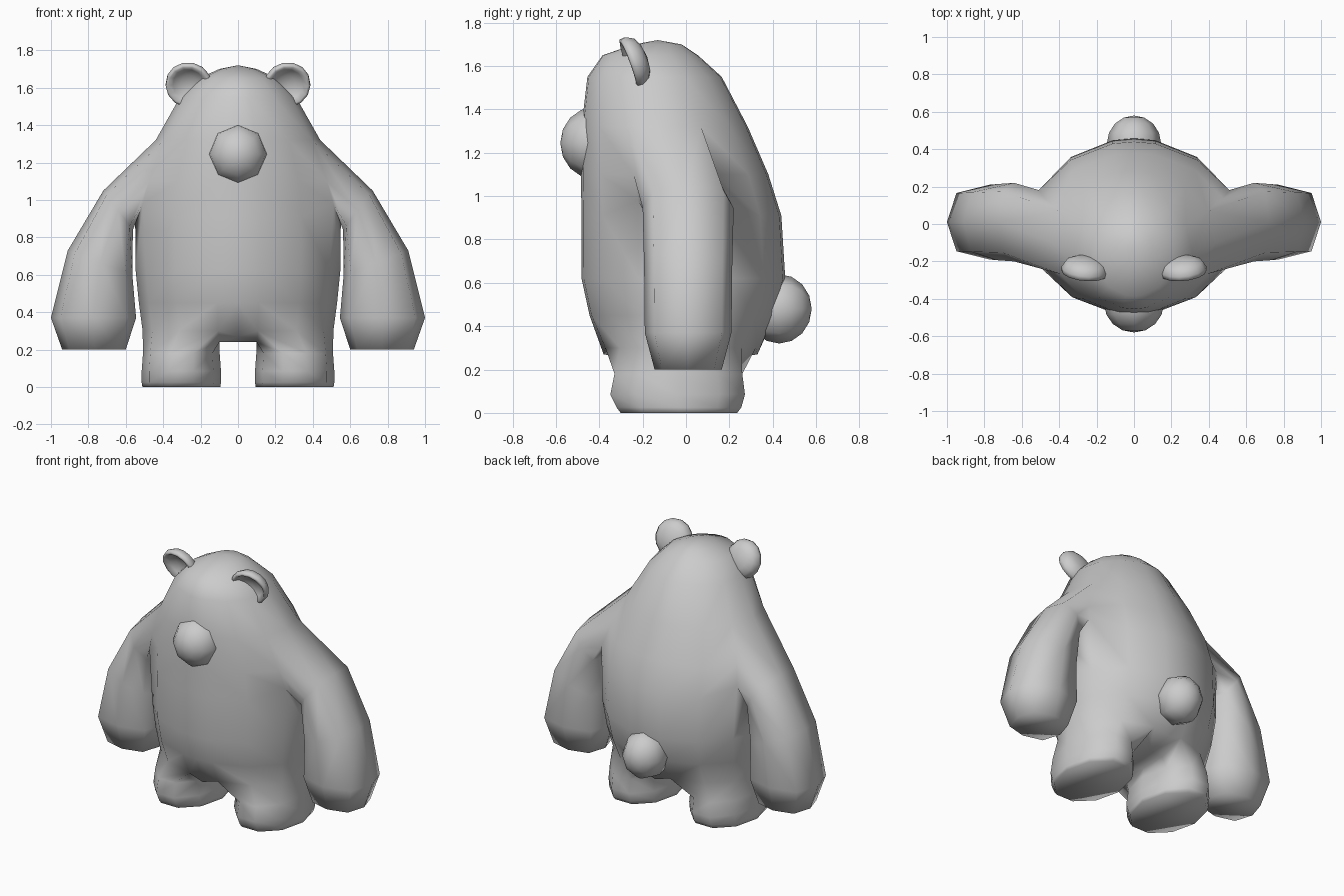
import bpy, bmesh
from math import sin, cos, pi, radians
from mathutils import Matrix, Vector

if "Cube" in bpy.data.objects:
    bpy.data.objects.remove(bpy.data.objects["Cube"])


def finish(name, bm):
    bmesh.ops.recalc_face_normals(bm, faces=bm.faces[:])
    me = bpy.data.meshes.new(name)
    bm.to_mesh(me)
    bm.free()
    me.shade_smooth()
    ob = bpy.data.objects.new(name, me)
    bpy.context.collection.objects.link(ob)
    return ob


def bridge(bm, a, b):
    n = len(a)
    for i in range(n):
        j = (i + 1) % n
        bm.faces.new((a[i], a[j], b[j], b[i]))


# Body, arms and legs: one welded mesh, right half built and mirrored
bm = bmesh.new()
V = bm.verts.new
angles = [radians(a) for a in (0, 12, 38, 64, 90, 116, 142, 168, 180)]
torso = [  # z, half width, front y, back y
    (1.70, .10, -.24, -.02), (1.65, .21, -.385, .055), (1.55, .31, -.455, .165),
    (1.32, .44, -.482, .285), (1.10, .53, -.485, .38), (.91, .55, -.482, .44),
    (.62, .547, -.482, .458), (.45, .53, -.445, .41), (.30, .51, -.38, .33)]
rows = []
for z, w, f, b in torso:
    rows.append([V((w * sin(a), (f + b) / 2 - (b - f) / 2 * cos(a), z)) for a in angles])
for c in (3, 5):                                   # raised armpit corners
    rows[5][c].co += Vector((.015, 0, .07))
crown = V((0, -.13, 1.72))
for c in range(8):
    bm.faces.new((crown, rows[0][c], rows[0][c + 1]))
    for r in range(len(rows) - 1):
        if not (r in (3, 4) and c in (3, 4)):      # opening for the arm
            bm.faces.new((rows[r][c], rows[r + 1][c], rows[r + 1][c + 1], rows[r][c + 1]))

# Arm: octagonal rings from the shoulder opening to the flat paw
loop = [rows[r][c] for r, c in ((3, 4), (3, 3), (4, 3), (5, 3), (5, 4), (5, 5), (4, 5), (3, 5))]
unused = rows[4][4]
arm = [  # outer x z, inner x z, half depth
    (.72, 1.05, .562, .84, .21), (.91, .73, .565, .60, .203),
    (1.0, .37, .545, .37, .20), (.94, .20, .60, .20, .155)]
for ox, oz, ix, iz, d in arm:
    mid = Vector(((ox + ix) / 2, .01, (oz + iz) / 2))
    axis = Vector(((ox - ix) / 2, 0, (oz - iz) / 2))
    ring = []
    for k in range(8):
        s = 1.1 if k % 2 else 1
        ring.append(V(mid + axis * (cos(k * pi / 4) * s) + Vector((0, -d * s * sin(k * pi / 4), 0))))
    bridge(bm, loop, ring)
    loop = ring
bm.faces.new(loop)
bm.verts.remove(unused)

# Crotch strip and ten-sided leg
last = rows[-1]
for i in (0, 8):
    last[i].co.z = .27
ys = (.15, -.03, -.20)
inner = [V((.10, y, .24)) for y in ys]
seam = [V((0, y, .24)) for y in ys]
a, b = [last[7]] + inner + [last[1]], [last[8]] + seam + [last[0]]
for i in range(4):
    bm.faces.new((a[i], a[i + 1], b[i + 1], b[i]))
loop = last[1:8] + inner
for z, rx, f, bk in ((.18, .205, -.345, .275), (.085, .212, -.365, .288), (.025, .212, -.335, .27), (0, .208, -.315, .25)):
    ring = [V((.303 + rx * cos(t), (f + bk) / 2 + (bk - f) / 2 * sin(t), z))
            for t in (radians(36 * k - 108) for k in range(10))]
    bridge(bm, loop, ring)
    loop = ring
bm.faces.new(loop)
bmesh.ops.mirror(bm, geom=bm.verts[:] + bm.edges[:] + bm.faces[:], axis='X', merge_dist=.0005)
finish("body", bm)


# Nose and tail: low-poly balls with their poles along y
def ball(name, centre, size):
    bm = bmesh.new()
    m = (Matrix.Translation(centre) @ Matrix.Diagonal((*size, 1))
         @ Matrix.Rotation(pi / 2, 4, 'X'))
    bmesh.ops.create_uvsphere(bm, u_segments=8, v_segments=8, radius=1, matrix=m)
    finish(name, bm)


ball("nose", (0, -.425, 1.245), (.16, .155, .165))
ball("tail", (0, .43, .48), (.145, .15, .16))

# Ears: revolved dishes, hollow at the front, tilted forward and outward
profile = [(.065, .045), (.105, .025), (.125, -.01), (.122, -.035), (.108, -.04), (.085, -.015), (.045, .005)]
for side, name in ((1, "right_ear"), (-1, "left_ear")):
    bm = bmesh.new()
    m = (Matrix.Translation((side * .262, -.23, 1.622))
         @ Matrix.Rotation(side * radians(6), 4, 'Z') @ Matrix.Rotation(radians(20), 4, 'X'))
    n = 14
    rings = [[bm.verts.new(m @ Vector((r * cos(2 * pi * i / n), d, r * sin(2 * pi * i / n))))
              for i in range(n)] for r, d in profile]
    for p, q in zip(rings, rings[1:]):
        bridge(bm, p, q)
    for ring, depth in ((rings[0], .055), (rings[-1], .012)):
        tip = bm.verts.new(m @ Vector((0, depth, 0)))
        for i in range(n):
            bm.faces.new((tip, ring[i], ring[(i + 1) % n]))
    finish(name, bm)
